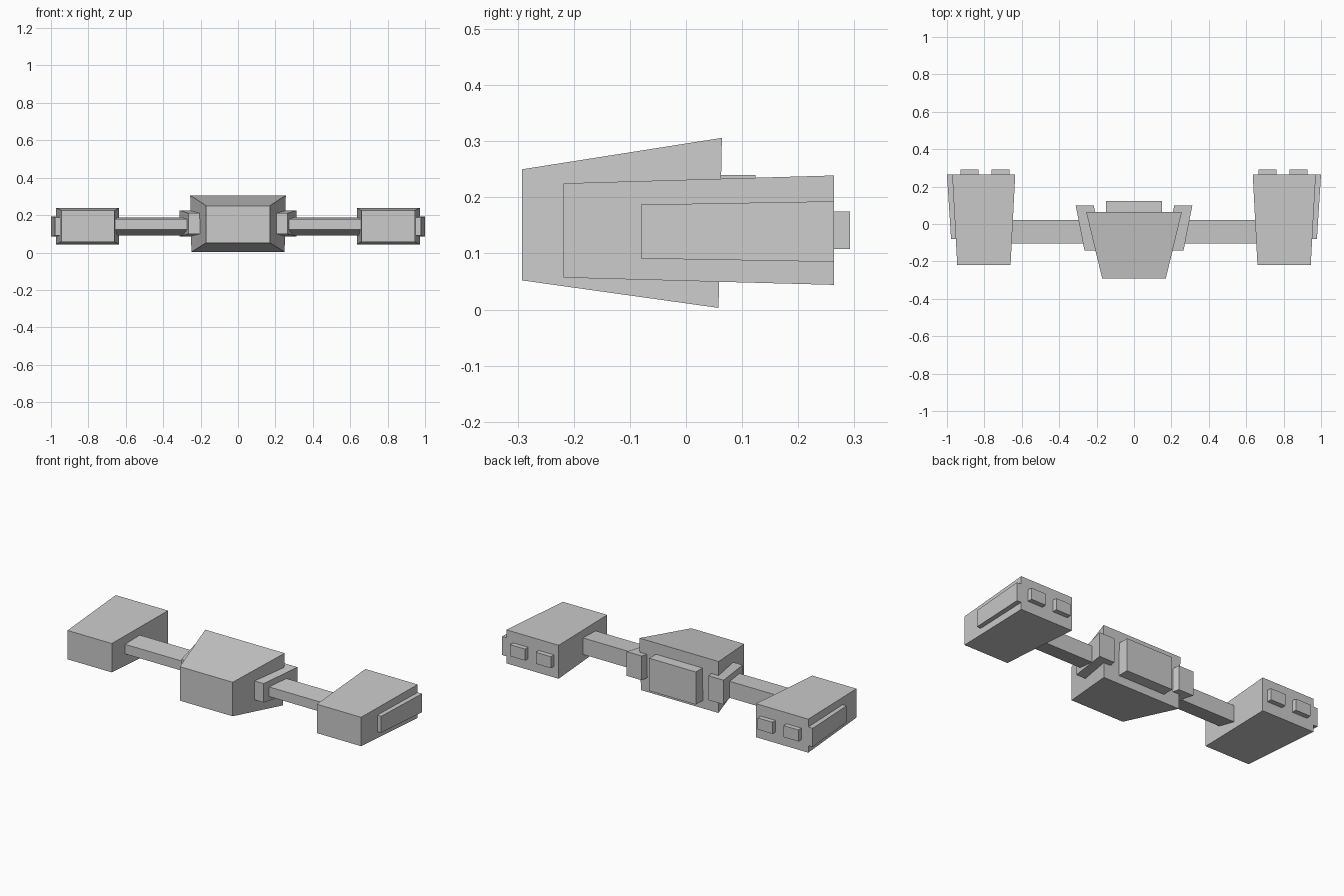
import bpy

def block(name, front, back, mirror=False):
    """Tapered block along y; front/back = (y, x0, x1, z0, z1)."""
    verts = []
    for y, x0, x1, z0, z1 in (front, back):
        verts += [(x0, y, z0), (x1, y, z0), (x1, y, z1), (x0, y, z1)]
    faces = [(0, 1, 2, 3), (7, 6, 5, 4)]
    faces += [(i, i + 4, (i + 1) % 4 + 4, (i + 1) % 4) for i in range(4)]
    mesh = bpy.data.meshes.new(name)
    mesh.from_pydata(verts, [], faces)
    mesh.update()
    obj = bpy.data.objects.new(name, mesh)
    bpy.context.collection.objects.link(obj)
    if mirror:
        obj.modifiers.new("mirror", 'MIRROR').use_mirror_merge = False
    return obj

# Central cabin, flaring towards the rear, with its slightly leaning back face
cabin = block("cabin", (-0.292, -0.17, 0.17, 0.052, 0.25),
              (0.06, -0.253, 0.253, 0.003, 0.306))
for v in cabin.data.vertices:
    if v.co.y > 0:
        top = v.co.z > 0.15
        v.co.y = 0.064 if top else 0.058
        v.co.x *= 1.01 if top else 0.985

# Raised rear panel
block("rear_panel", (0.04, -0.15, 0.15, 0.05, 0.24), (0.124, -0.15, 0.15, 0.05, 0.24))

# Pods on both cabin sides
block("side_pod", (-0.142, 0.17, 0.265, 0.10, 0.21), (0.10, 0.215, 0.312, 0.085, 0.226), True)

# Connecting struts
block("strut", (-0.103, 0.20, 0.68, 0.122, 0.178), (0.022, 0.20, 0.68, 0.09, 0.186), True)

# Outer nacelles with side plates
block("nacelle", (-0.218, 0.66, 0.945, 0.057, 0.225), (0.264, 0.635, 0.972, 0.044, 0.239), True)
block("side_plate", (-0.08, 0.93, 0.978, 0.091, 0.187), (0.264, 0.95, 1.0, 0.085, 0.193), True)

# Two exhausts at the back of each nacelle
for i, x in enumerate((0.714, 0.88)):
    block(f"exhaust_{i + 1}", (0.24, x - 0.048, x + 0.048, 0.108, 0.175),
          (0.292, x - 0.048, x + 0.048, 0.108, 0.175), True)
